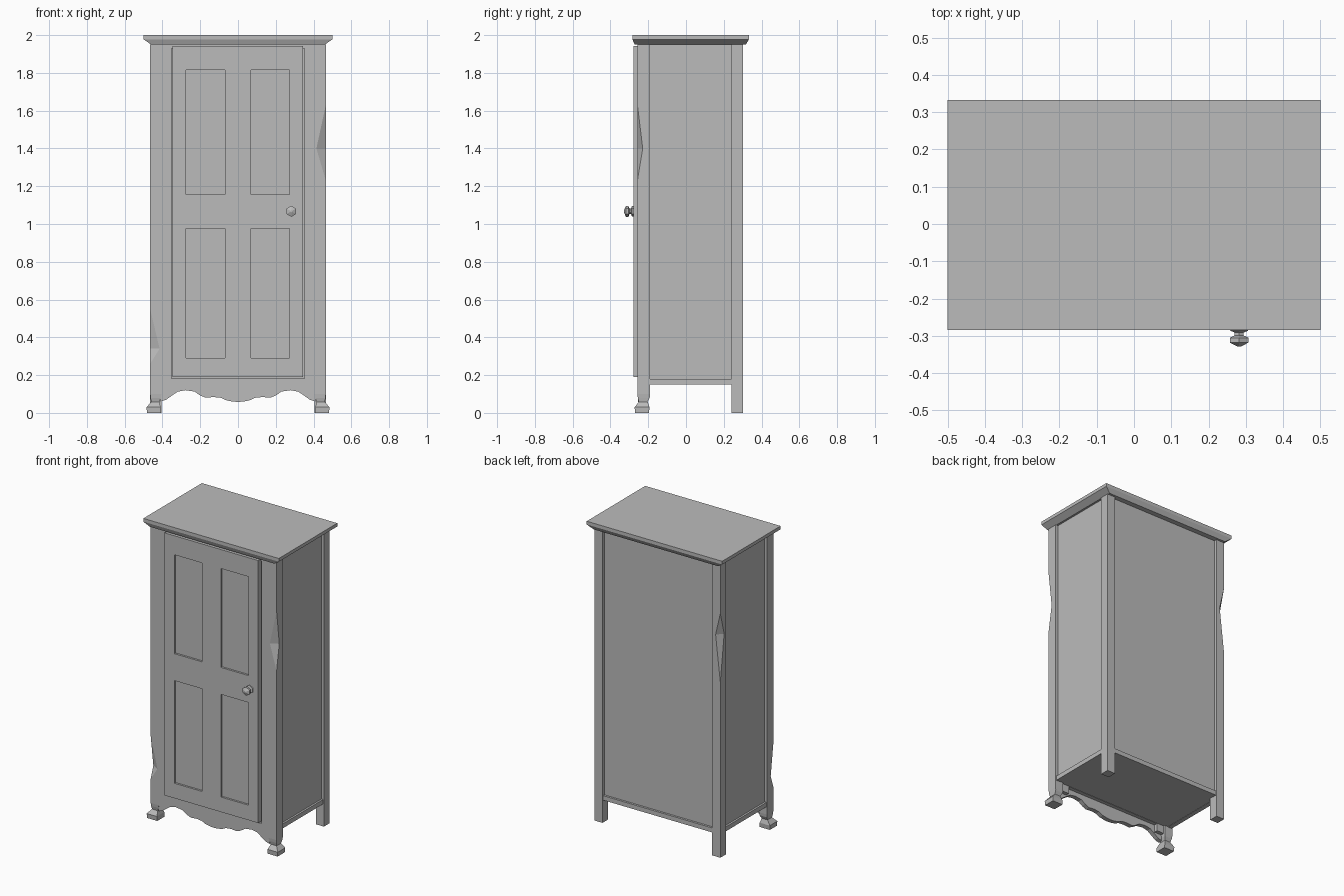
import bpy, bmesh, math

cube = bpy.data.objects.get("Cube")
if cube:
    bpy.data.objects.remove(cube)

grey = bpy.data.materials.new("plain_grey")
grey.use_nodes = True
COLOUR = (0.5, 0.5, 0.5, 1)
grey.diffuse_color = COLOUR
grey.node_tree.nodes["Principled BSDF"].inputs["Base Color"].default_value = COLOUR


def finish(name, bm):
    mesh = bpy.data.meshes.new(name)
    bm.to_mesh(mesh)
    bm.free()
    mesh.materials.append(grey)
    obj = bpy.data.objects.new(name, mesh)
    bpy.context.collection.objects.link(obj)


def loft(name, rings):
    """Skin a list of equal-length point rings and cap both ends."""
    bm = bmesh.new()
    rows = [[bm.verts.new(p) for p in ring] for ring in rings]
    n = len(rows[0])
    for a, b in zip(rows, rows[1:]):
        for i in range(n):
            j = (i + 1) % n
            bm.faces.new((a[i], a[j], b[j], b[i]))
    bm.faces.new(rows[0])
    bm.faces.new(rows[-1])
    bmesh.ops.remove_doubles(bm, verts=bm.verts[:], dist=1e-5)
    bmesh.ops.recalc_face_normals(bm, faces=bm.faces[:])
    finish(name, bm)


def rect(x0, x1, y0, y1, z):
    return [(x0, y0, z), (x1, y0, z), (x1, y1, z), (x0, y1, z)]


def box(name, x0, x1, y0, y1, z0, z1):
    loft(name, [rect(x0, x1, y0, y1, z0), rect(x0, x1, y0, y1, z1)])


def post(name, sx, outer, inner, z0, chip=None):
    """Corner post; chip = (bottom, middle, top, x depth, y depth) on the outer edge."""
    X, Y = sx * 0.465, outer
    xin = sx * 0.405
    sy = 1 if outer > inner else -1

    def ring(z, dx=0, dy=0):
        return [(X - sx * dx, Y, z), (X, Y - sy * dy, z), (X, inner, z),
                (xin, inner, z), (xin, Y, z)]
    rings = [ring(z0)]
    if chip:
        lo, mid, hi, dx, dy = chip
        rings += [ring(lo), ring(mid, dx, dy), ring(hi)]
    loft(name, rings + [ring(1.95)])


# Cornice with a sloped underside
loft("cornice", [rect(-0.46, 0.46, -0.272, 0.317, 1.95),
                 rect(-0.5, 0.5, -0.284, 0.333, 1.978),
                 rect(-0.5, 0.5, -0.284, 0.333, 2.0)])

# Carcass with recessed sides and back
box("cabinet_body", -0.447, 0.447, -0.235, 0.283, 0.152, 1.95)

# Posts, some with a chipped edge
post("front_post_left", 1, -0.257, -0.19, 0.1, (1.23, 1.4, 1.63, 0.05, 0.028))
post("front_post_right", -1, -0.257, -0.19, 0.1, (0.26, 0.34, 0.55, 0.05, 0.028))
post("back_post_left", 1, 0.302, 0.242, 0)
post("back_post_right", -1, 0.302, 0.242, 0, (1.17, 1.48, 1.63, 0.035, 0.04))

for side, s in (("left", 1), ("right", -1)):
    # Flared front foot
    foot = [(0.405, 0.465, -0.257, -0.19, 0.1), (0.408, 0.463, -0.255, -0.192, 0.08),
            (0.417, 0.46, -0.25, -0.203, 0.058), (0.409, 0.484, -0.272, -0.193, 0.03),
            (0.407, 0.482, -0.27, -0.196, 0)]
    loft("front_foot_" + side, [rect(s * a, s * b, c, d, z) for a, b, c, d, z in foot])
    # Face frame stile and side bottom rail
    box("stile_" + side, s * 0.352, s * 0.405, -0.256, -0.2, 0.1, 1.95)
    box("side_rail_" + side, s * 0.43, s * 0.46, -0.19, 0.242, 0.15, 0.18)

box("back_rail", -0.405, 0.405, 0.27, 0.297, 0.15, 0.18)
box("front_rail", -0.352, 0.352, -0.257, -0.2, 0.15, 0.182)
box("top_rail", -0.352, 0.352, -0.25, -0.2, 1.93, 1.95)

# Scalloped apron
half = [(0.41, 0.06), (0.38, 0.07), (0.352, 0.09), (0.32, 0.112), (0.28, 0.12),
        (0.23, 0.113), (0.2, 0.092), (0.17, 0.08), (0.13, 0.084), (0.09, 0.08),
        (0.06, 0.066), (0.03, 0.06)]
outline = [(-0.41, 0.15)] + [(-x, z) for x, z in half] + [(0, 0.058)]
outline += half[::-1] + [(0.41, 0.15)]
loft("apron", [[(x, y, z) for x, z in outline] for y in (-0.255, -0.225)])

# Door with four recessed panels, softly shaded apart from the crisp slopes
xs = (-0.348, -0.275, -0.07, 0.068, 0.272, 0.344)
zs = (0.19, 0.29, 0.975, 1.155, 1.815, 1.942)
FRONT, BACK = -0.278, -0.235
bm = bmesh.new()
grid = [[bm.verts.new((x, FRONT, z)) for x in xs] for z in zs]
panels = []
for j in range(5):
    for i in range(5):
        f = bm.faces.new((grid[j][i], grid[j][i + 1], grid[j + 1][i + 1], grid[j + 1][i]))
        if i % 2 and j % 2:
            panels.append(f)
rim = [e for e in bm.edges if e.is_boundary]
bmesh.ops.inset_individual(bm, faces=panels, thickness=0.019, depth=0)
for f in panels:
    for v in f.verts:
        v.co.y += 0.013
extruded = bmesh.ops.extrude_edge_only(bm, edges=rim)["geom"]
back = [v for v in extruded if isinstance(v, bmesh.types.BMVert)]
for v in back:
    v.co.y = BACK
bm.faces.new(sorted(back, key=lambda v: math.atan2(v.co.z - 1.06, v.co.x)))
bmesh.ops.recalc_face_normals(bm, faces=bm.faces[:])
for f in bm.faces:
    f.smooth = True
    c = f.calc_center_median()
    slope = abs(f.normal.x) > 0.3 and c.y < FRONT + 0.01
    if slope and (f.normal.x > 0 or (c.x > 0.2 and c.z > 1.1)):
        for e in f.edges:
            e.smooth = False
for e in bm.edges:
    if e.calc_face_angle(0) > 1.2:
        e.smooth = False
finish("door", bm)

# Six-sided door knob
profile = [(0.028, -0.276), (0.028, -0.286), (0.014, -0.291), (0.014, -0.299),
           (0.029, -0.305), (0.029, -0.318), (0.006, -0.328)]
loft("door_knob", [[(0.282 + r * math.sin(k * math.pi / 3), y,
                     1.067 + r * math.cos(k * math.pi / 3)) for k in range(6)]
                   for r, y in profile])
